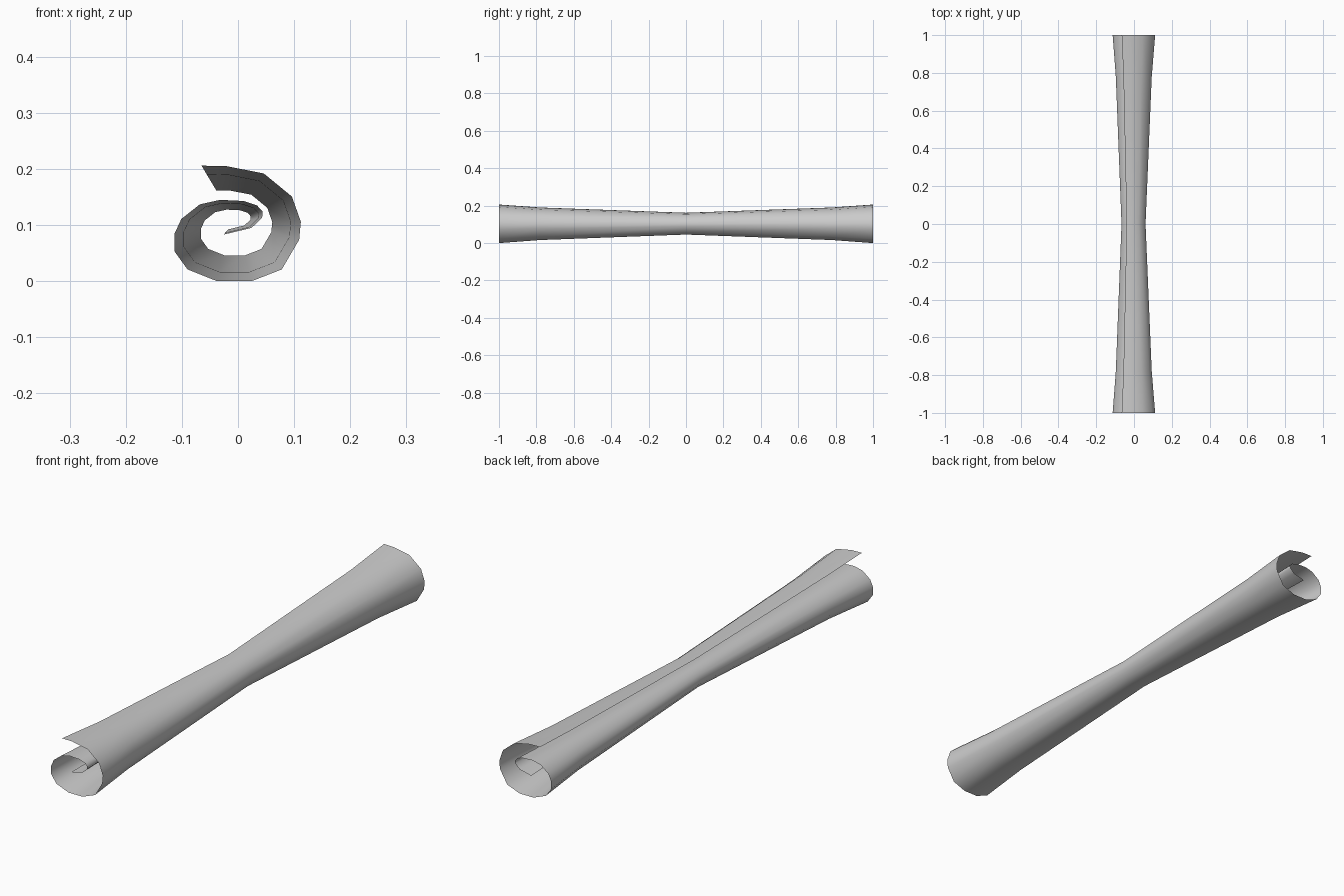
import bpy

if "Cube" in bpy.data.objects:
    bpy.data.objects.remove(bpy.data.objects["Cube"])

# Spiral cross-section of the sheet at its flared ends (x, z), outer flap to inner curl
SPIRAL = [(-0.065, 0.206), (-0.02, 0.205), (0.046, 0.192), (0.096, 0.151),
          (0.112, 0.106), (0.109, 0.074), (0.078, 0.021), (0.024, 0.0),
          (-0.037, 0.0), (-0.09, 0.021), (-0.113, 0.053), (-0.113, 0.085),
          (-0.101, 0.111), (-0.068, 0.137), (-0.032, 0.145), (0.01, 0.143),
          (0.034, 0.135), (0.044, 0.124), (0.043, 0.113), (0.024, 0.095),
          (-0.026, 0.083)]
CENTRE = (-0.005, 0.105)

# Stations along the roll: (y, scale of the spiral), pinched in the middle
STATIONS = [(-1.0, 1.0), (-0.78, 0.845), (0.0, 0.565), (0.78, 0.845), (1.0, 1.0)]


def ring(y, s):
    cx, cz = CENTRE
    return [(cx + (x - cx) * s, y, cz + (z - cz) * s) for x, z in SPIRAL]


# Rolled sheet: loft the spiral through all stations
n = len(SPIRAL)
verts = [v for y, s in STATIONS for v in ring(y, s)]
faces = [(r * n + i, r * n + i + 1, (r + 1) * n + i + 1, (r + 1) * n + i)
         for r in range(len(STATIONS) - 1) for i in range(n - 1)]
faces = [f[::-1] for f in faces]

mesh = bpy.data.meshes.new("rolled_sheet")
mesh.from_pydata(verts, [], faces)
mesh.update()
# Make the outside of the roll the front side (bottom faces look down)
bottom = mesh.polygons[7]
if bottom.normal.z > 0:
    mesh.flip_normals()
mesh.polygons.foreach_set("use_smooth", [True] * len(mesh.polygons))
mesh.update()

sheet = bpy.data.objects.new("rolled_sheet", mesh)
bpy.context.collection.objects.link(sheet)
